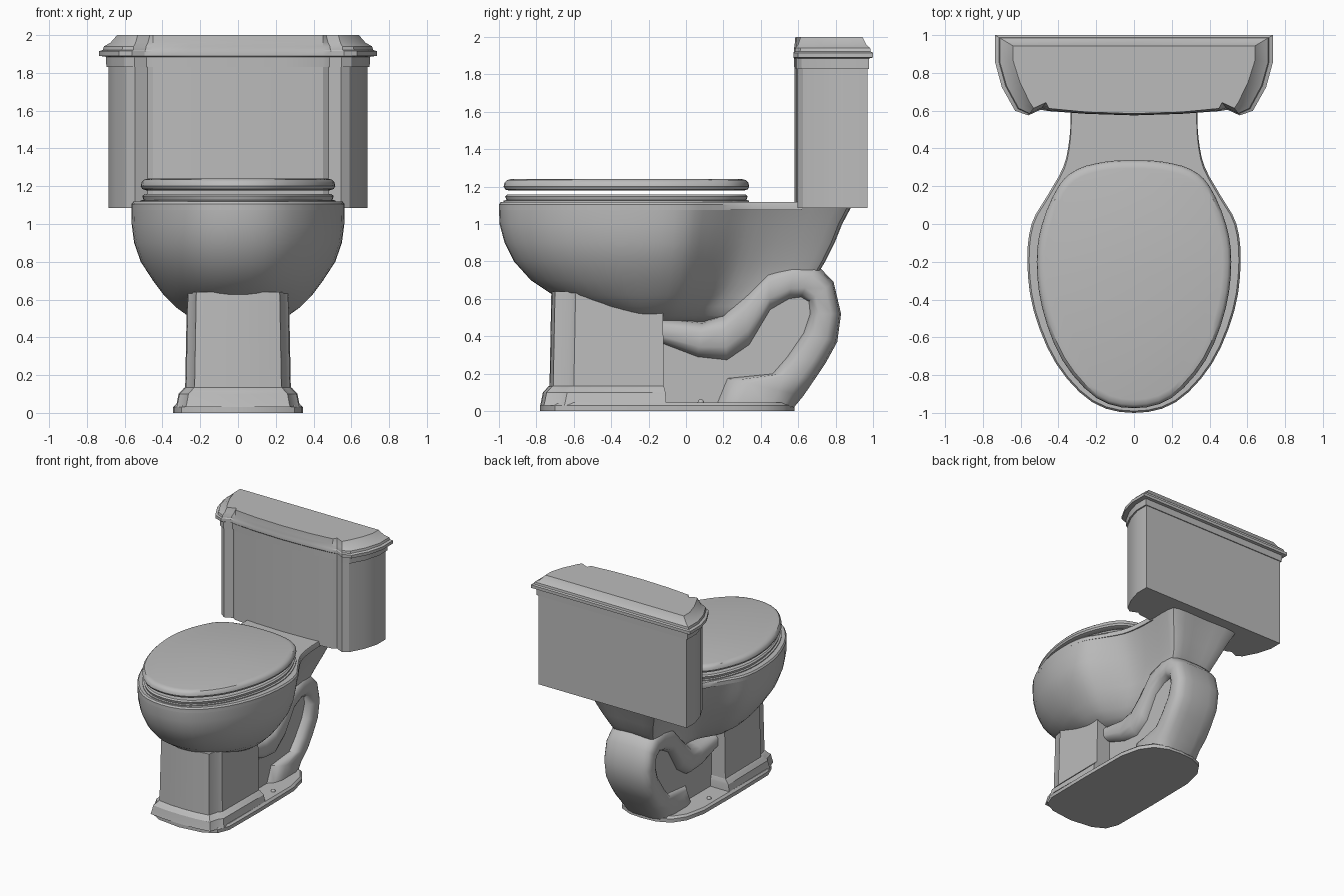
import bpy, bmesh, math
from mathutils import Vector

if "Cube" in bpy.data.objects:
    bpy.data.objects.remove(bpy.data.objects["Cube"])

china = bpy.data.materials.new("grey_china")
china.diffuse_color = (0.5, 0.5, 0.5, 1)
china.use_nodes = True
china.node_tree.nodes["Principled BSDF"].inputs["Base Color"].default_value = china.diffuse_color


def finish(name, bm, angle=35):
    bmesh.ops.remove_doubles(bm, verts=bm.verts, dist=0.0005)
    bmesh.ops.recalc_face_normals(bm, faces=bm.faces)
    me = bpy.data.meshes.new(name)
    bm.to_mesh(me)
    bm.free()
    me.materials.append(china)
    ob = bpy.data.objects.new(name, me)
    bpy.context.collection.objects.link(ob)
    bpy.ops.object.select_all(action='DESELECT')
    ob.select_set(True)
    bpy.context.view_layer.objects.active = ob
    bpy.ops.object.shade_smooth_by_angle(angle=math.radians(angle))
    return ob


def loft(name, rings, angle=35):
    """Skin equal-length closed rings of 3D points and cap both ends."""
    bm = bmesh.new()
    rows = [[bm.verts.new(p) for p in r] for r in rings]
    n = len(rows[0])
    for a, b in zip(rows, rows[1:]):
        for i in range(n):
            j = (i + 1) % n
            bm.faces.new((a[i], a[j], b[j], b[i]))
    bm.faces.new(rows[0][::-1])
    bm.faces.new(rows[-1])
    return finish(name, bm, angle)


def mirror(half):
    """Close a half outline whose first and last points lie on x = 0."""
    return half + [(-x, y) for x, y in half[-2:0:-1]]


def smooth(half, steps=3):
    """Catmull-Rom curve through the half outline."""
    v = [Vector(p) for p in half]
    v = [Vector((-v[1].x, v[1].y))] + v + [Vector((-v[-2].x, v[-2].y))]
    out = []
    for a, b, c, d in zip(v, v[1:], v[2:], v[3:]):
        for s in range(steps):
            t = s / steps
            p = 0.5 * (2 * b + (c - a) * t + (2 * a - 5 * b + 4 * c - d) * t * t
                       + (3 * b - a - 3 * c + d) * t ** 3)
            out.append((p.x, p.y))
    return out + [tuple(half[-1])]


def at(outline, z):
    return [(x, y, z) for x, y in outline]


def inset(outline, d, cy):
    """Shrink an outline by about d towards (0, cy)."""
    res = []
    for x, y in outline:
        v = Vector((x, y - cy))
        v *= 1 - d / max(v.length, 0.01)
        res.append((v.x, v.y + cy))
    return res


# bowl and neck: egg in front, narrowing to the neck that carries the tank
EGG = [(0, -1), (.39, -.93), (.73, -.675), (.94, -.325), (1, 0)]
NECK = [(.9, .187), (.56, .318), (.17, .467), (.03, .607), (0, .75), (0, .93)]


def bowl_outline(front, w, back, nw):
    half = [(x * w, -.2 + y * (-.2 - front)) for x, y in EGG]
    half += [(nw + (w - nw) * t, -.2 + (back + .2) * k) for t, k in NECK]
    half += [(nw * .85, back), (0, back)]
    return mirror(smooth(half))


BOWL = [(.48, -.3, .16, .30, .10), (.51, -.42, .26, .36, .14),
        (.56, -.56, .33, .45, .16), (.62, -.71, .39, .58, .17),
        (.70, -.83, .45, .68, .18), (.80, -.92, .515, .74, .21),
        (.90, -.97, .55, .79, .25), (1.0, -.997, .563, .83, .29),
        (1.085, -1, .565, .875, .33)]
loft("bowl", [at(bowl_outline(*r[1:]), r[0]) for r in BOWL])

# flat rim and deck, ending under the tank front
rim = [(x, min(y, .62)) for x, y in bowl_outline(-1, .565, .875, .335)]
loft("rim", [at(rim, 1.075), at(rim, 1.105), at(inset(rim, .01, -.2), 1.118)])

# seat and lid
seat = mirror(smooth([(0, -.975), (.2, -.92), (.38, -.72), (.485, -.45), (.515, -.2),
                      (.487, 0), (.4, .2), (.3, .29), (.15, .33), (0, .338)]))
loft("seat", [at(inset(seat, d, -.25), z) for z, d in
              [(1.11, .0), (1.125, 0), (1.128, .015), (1.148, .008), (1.158, .02)]])
loft("seat_lid", [at(inset(seat, d, -.25), z) for z, d in
                  [(1.178, .03), (1.185, .008), (1.2, 0), (1.22, .004),
                   (1.235, .018), (1.241, .045)]])

# tank: half plan with an offset direction for each point
TANK = [(0, .58, 0, -.1), (.25, .588, 0, -.1), (.45, .605, 0, -.15),
        (.48, .625, .3, -.4), (.545, .595, .3, -.4), (.59, .625, .8, -.5),
        (.65, .74, 1, -.3), (.685, .86, 1, -.1), (.685, .97, 1, .6), (0, .97, 0, .6)]


def tank_ring(z, d):
    return at(mirror([(x + d * u, y + d * v) for x, y, u, v in TANK]), z)


loft("tank", [tank_ring(1.085, 0), tank_ring(1.84, 0)], 28)
loft("tank_lid", [tank_ring(z, d) for z, d in
                  [(1.83, .012), (1.885, .014), (1.89, .05), (1.915, .05), (1.922, .03),
                   (1.94, .025), (1.96, -.01), (2.0, -.045)]], 28)

# floor plate and moulded plinth
plate = mirror([(0, -.78), (.2, -.755), (.3, -.7), (.34, -.6), (.345, -.2), (.34, .25),
                (.3, .42), (.23, .52), (.12, .57), (0, .58)])
loft("base_plate", [at(plate, 0), at(plate, .03), at(inset(plate, .02, -.1), .045)])

PED = [(0, -.73), (.12, -.726), (.23, -.71), (.25, -.63), (.275, -.6), (.28, -.12), (0, -.12)]


def ped_ring(z, d):
    half = [(x + d * min(1, x / .25), y - (d if y < -.2 else -d * .3)) for x, y in PED]
    return at(mirror(half), z)


loft("plinth", [ped_ring(z, d) for z, d in
                [(.03, .05), (.05, .045), (.1, .035), (.115, .02), (.13, .008), (.135, 0)]], 28)
loft("pedestal", [ped_ring(.12, 0), ped_ring(.64, -.01)], 28)

# trapway: rounded section swept between outer and inner edge points (y, z)
TRAP = [((-.14, .50), (-.14, .36)), ((.09, .48), (.06, .28)), ((.2, .52), (.22, .26)),
        ((.31, .63), (.34, .34)), ((.44, .76), (.45, .53)), ((.58, .80), (.55, .59)),
        ((.7, .785), (.61, .60)), ((.79, .69), (.65, .58)), ((.83, .52), (.655, .52)),
        ((.81, .37), (.62, .42)), ((.75, .26), (.53, .29)), ((.69, .17), (.45, .2)),
        ((.63, .08), (.2, .18)), ((.58, .02), (.14, .03))]


def trap_ring(a, b):
    a, b = Vector(a), Vector(b)
    mid, arm = (a + b) / 2, (a - b) / 2
    ring = []
    for i in range(16):
        t = 2 * math.pi * (i + .5) / 16
        c, s = (math.copysign(abs(f(t)) ** .6, f(t)) for f in (math.cos, math.sin))
        p = mid + arm * s
        ring.append((.215 * c, p.x, p.y))
    return ring


loft("trapway", [trap_ring(a, b) for a, b in TRAP], 40)

# recessed web filling the loop of the trapway
WEB = [(-.14, .03), (.2, .03), (.5, .08), (.64, .4), (.68, .6), (.55, .66),
       (.36, .48), (.2, .36), (-.14, .42)]
loft("trapway_web", [[(x, y, z) for y, z in WEB] for x in (-.15, .15)])

# floor bolt caps
for side in (-1, 1):
    bm = bmesh.new()
    bmesh.ops.create_uvsphere(bm, u_segments=10, v_segments=6, radius=.018)
    bmesh.ops.translate(bm, verts=bm.verts, vec=(side * .27, .08, .045))
    finish("bolt_cap_left" if side < 0 else "bolt_cap_right", bm)
